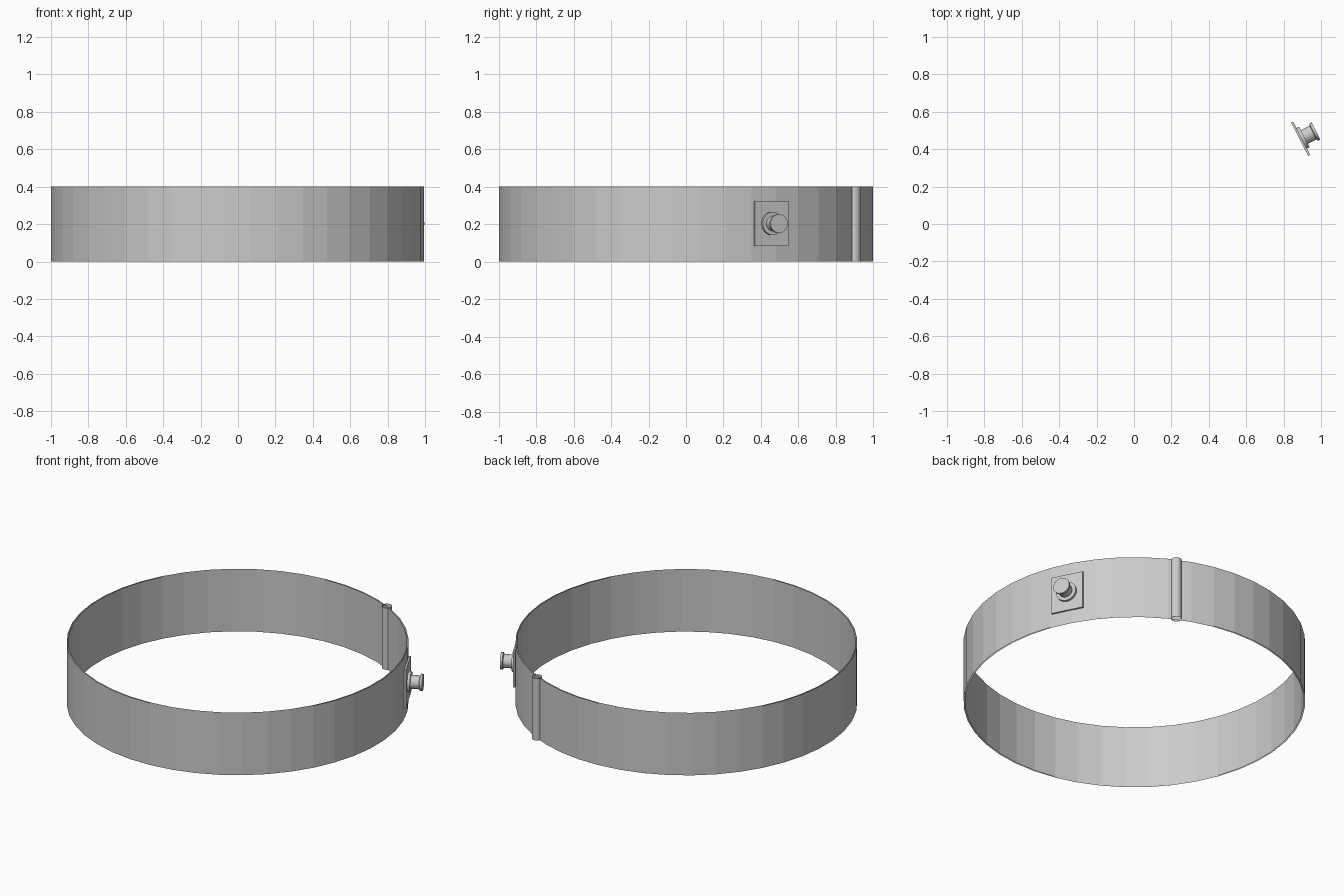
import bpy, bmesh
from math import cos, sin, pi, radians
from mathutils import Matrix

if "Cube" in bpy.data.objects:
    bpy.data.objects.remove(bpy.data.objects["Cube"])

CX = -0.0025          # ring centre, so the stud tip balances the bounds


def lathe(name, profile, sides, matrix=Matrix(), phase=0.0, cap=False):
    """Turn (radius, height) points around local z."""
    bm = bmesh.new()
    rings = [[bm.verts.new((r * cos(phase + 2 * pi * i / sides),
                            r * sin(phase + 2 * pi * i / sides), h))
              for i in range(sides)] for r, h in profile]
    for a, b in zip(rings, rings[1:]):
        for i in range(sides):
            j = (i + 1) % sides
            bm.faces.new((a[i], a[j], b[j], b[i]))
    if cap:
        bm.faces.new(rings[-1])
    return finish(name, bm, matrix)


def finish(name, bm, matrix):
    mesh = bpy.data.meshes.new(name)
    bm.to_mesh(mesh)
    bm.free()
    obj = bpy.data.objects.new(name, mesh)
    bpy.context.collection.objects.link(obj)
    obj.matrix_world = matrix
    return obj


def on_ring(angle, radius, z):
    """Frame on the ring wall whose local x points outward."""
    a = radians(angle)
    return (Matrix.Translation((CX + radius * cos(a), radius * sin(a), z))
            @ Matrix.Rotation(a, 4, 'Z'))


# Open band: outer and inner wall, rims left open
centre = Matrix.Translation((CX, 0, 0))
lathe("outer_band", [(1.0, 0), (1.0, 0.4)], 44, centre, pi / 44)
lathe("inner_band", [(0.992, 0.4), (0.992, 0)], 44, centre, pi / 44)

# Hinge barrel, open ended
lathe("hinge_barrel", [(0.03, 0), (0.03, 0.4)], 16, on_ring(64.2, 1.0, 0))

# Square mounting plate
bm = bmesh.new()
bmesh.ops.create_cube(bm, size=1, matrix=Matrix.Diagonal((0.012, 0.2, 0.24, 1)))
finish("mounting_plate", bm, on_ring(27, 1.003, 0.203))

# Turned stud: base flange, neck and wider head
stud = on_ring(27, 1.009, 0.203) @ Matrix.Rotation(pi / 2, 4, 'Y')
lathe("stud", [(0.062, 0), (0.062, 0.016), (0.041, 0.016), (0.041, 0.068),
               (0.051, 0.072), (0.051, 0.086)], 24, stud, cap=True)
